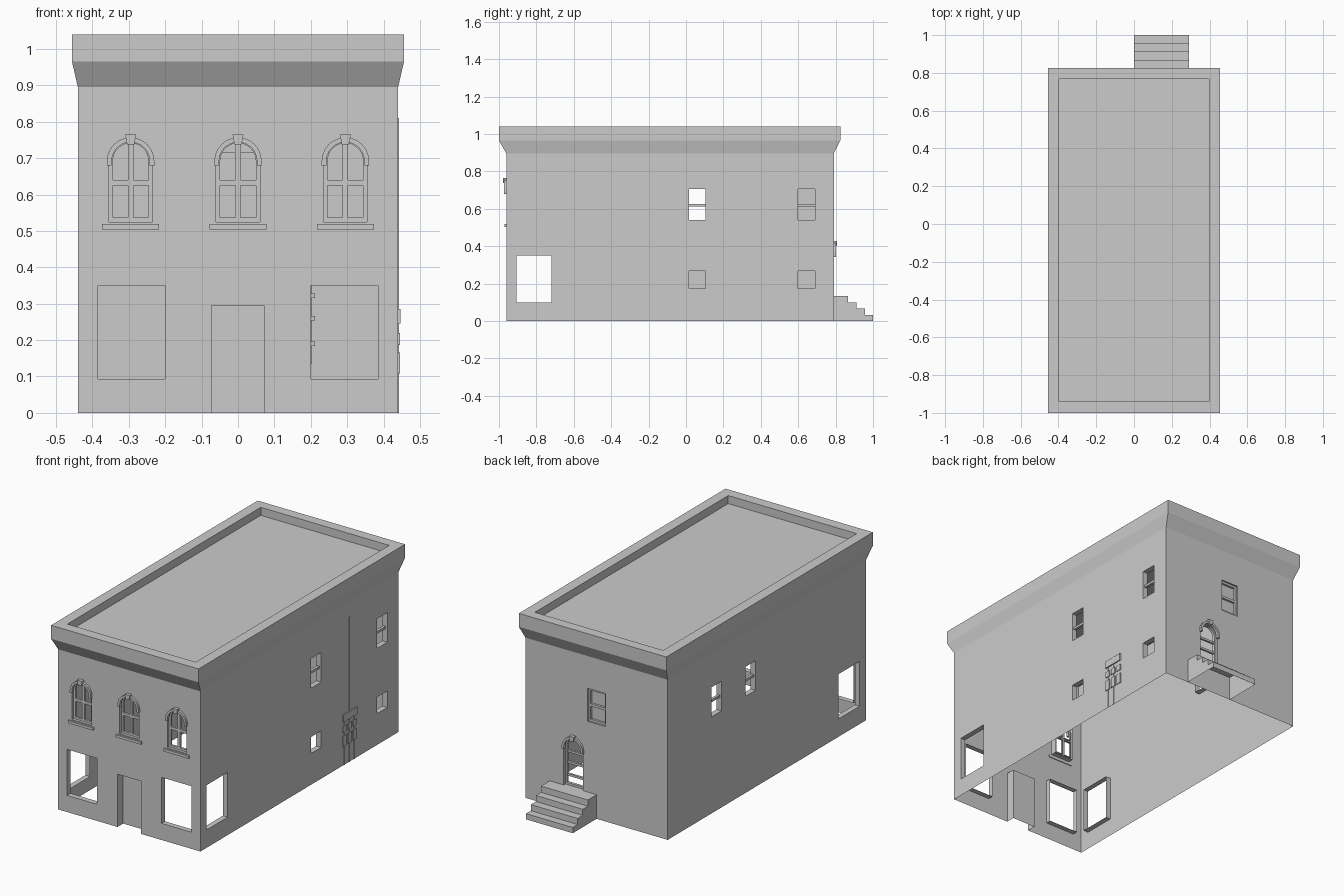
import bpy, bmesh, math
from mathutils import Vector

if "Cube" in bpy.data.objects:
    bpy.data.objects.remove(bpy.data.objects["Cube"])

stone = bpy.data.materials.new("plain grey")
stone.diffuse_color = (0.6, 0.6, 0.6, 1)
stone.use_nodes = True
stone.node_tree.nodes["Principled BSDF"].inputs["Base Color"].default_value = stone.diffuse_color

X, YF, YB, ZW = 0.44, -0.96, 0.79, 0.895      # wall planes and wall height

# Wall frames: (u along wall, v up, d depth inward) -> world, plus outward normal
WALLS = {
    "front": (lambda u, v, d: (u, YF + d, v), Vector((0, -1, 0))),
    "back": (lambda u, v, d: (u, YB - d, v), Vector((0, 1, 0))),
    "right": (lambda u, v, d: (X - d, u, v), Vector((1, 0, 0))),
    "left": (lambda u, v, d: (-X + d, u, v), Vector((-1, 0, 0))),
}


def finish(name, bm):
    me = bpy.data.meshes.new(name)
    bm.to_mesh(me)
    bm.free()
    me.materials.append(stone)
    ob = bpy.data.objects.new(name, me)
    bpy.context.collection.objects.link(ob)
    return ob


def rect(u0, u1, v0, v1):
    return [(u0, v0), (u1, v0), (u1, v1), (u0, v1)]


def arc(c, v, r, a0, a1, n=12):
    return [(c + r * math.cos(math.radians(a0 + (a1 - a0) * i / n)),
             v + r * math.sin(math.radians(a0 + (a1 - a0) * i / n))) for i in range(n + 1)]


def arch(c, r, v0, vs):
    return [(c - r, v0), (c + r, v0)] + arc(c, vs, r, 0, 180)


def sheet(name, wall, outline, holes=(), d=0.0, depth=0.03):
    """Flat panel with holes, each hole given a reveal going inward."""
    place, out = WALLS[wall]
    bm = bmesh.new()
    loops = []
    for pts in [outline, *holes]:
        vs = [bm.verts.new(place(u, v, d)) for u, v in pts]
        loops.append([bm.edges.new((vs[i], vs[(i + 1) % len(vs)])) for i in range(len(vs))])
    bmesh.ops.triangle_fill(bm, use_beauty=True, use_dissolve=False,
                            edges=[e for l in loops for e in l], normal=out)
    hole_edges = [e for l in loops[1:] for e in l]
    if hole_edges:
        ext = bmesh.ops.extrude_edge_only(bm, edges=hole_edges)
        new = [g for g in ext["geom"] if isinstance(g, bmesh.types.BMVert)]
        bmesh.ops.translate(bm, verts=new, vec=-out * depth)
    bmesh.ops.recalc_face_normals(bm, faces=bm.faces[:])
    flat = max(bm.faces, key=lambda f: abs(f.normal.dot(out)))
    if flat.normal.dot(out) < 0:
        bmesh.ops.reverse_faces(bm, faces=bm.faces[:])
    return finish(name, bm)


def solid(name, wall, outline, d0, d1):
    """Outline extruded between two depths."""
    place, out = WALLS[wall]
    bm = bmesh.new()
    f = bm.faces.new([bm.verts.new(place(u, v, d0)) for u, v in outline])
    ext = bmesh.ops.extrude_face_region(bm, geom=[f], use_keep_orig=True)
    new = [g for g in ext["geom"] if isinstance(g, bmesh.types.BMVert)]
    bmesh.ops.translate(bm, verts=new, vec=-out * (d1 - d0))
    bmesh.ops.recalc_face_normals(bm, faces=bm.faces[:])
    return finish(name, bm)


def arch_trim(name, wall, c, vs):
    """Raised arch moulding with a keystone."""
    ring = [(c + 0.065, vs - 0.012)] + arc(c, vs, 0.065, 0, 180) + [(c - 0.065, vs - 0.012)]
    ring += [(c - 0.052, vs - 0.012)] + arc(c, vs, 0.052, 180, 0) + [(c + 0.052, vs - 0.012)]
    solid(name + "_arch", wall, ring, -0.012, 0.004)
    key = [(c - 0.01, vs + 0.046), (c + 0.01, vs + 0.046), (c + 0.015, vs + 0.073), (c - 0.015, vs + 0.073)]
    solid(name + "_keystone", wall, key, -0.018, 0.004)


# Openings
SPRING = 0.692
front_x = (-0.295, 0.0, 0.295)
shop = rect(-0.905, -0.72, 0.1, 0.35)
upper = lambda y: rect(y - 0.045, y + 0.045, 0.54, 0.705)
lower = lambda y: rect(y - 0.045, y + 0.045, 0.175, 0.267)
DX0, DX1, DH = -0.073, 0.072, 0.295
BD = 0.143                                     # back door centre

# Walls
sheet("front_wall", "front",
      [(-X, 0), (DX0, 0), (DX0, DH), (DX1, DH), (DX1, 0), (X, 0), (X, ZW), (-X, ZW)],
      [arch(c, 0.06, 0.525, SPRING) for c in front_x]
      + [rect(-0.385, -0.2, 0.093, 0.35), rect(0.2, 0.385, 0.093, 0.35)])
side = rect(YF, YB, 0, ZW)
right_y, left_y = (0.06, 0.645), (0.06, 0.36)
sheet("right_wall", "right", side,
      [shop] + [upper(y) for y in right_y] + [lower(y) for y in right_y])
sheet("left_wall", "left", side, [shop] + [upper(y) for y in left_y])
back_win = rect(-0.055, 0.055, 0.53, 0.715)
sheet("back_wall", "back", rect(-X, X, 0, ZW), [back_win, arch(BD, 0.06, 0.135, 0.355)])

# Recessed front door: jambs, head and panel
sheet("front_door", "front", rect(DX0, DX1, 0, DH), d=0.05)
bm = bmesh.new()
place = WALLS["front"][0]
chain = [(DX0, 0), (DX0, DH), (DX1, DH), (DX1, 0)]
rows = [[bm.verts.new(place(u, v, d)) for u, v in chain] for d in (0, 0.05)]
for i in range(3):
    bm.faces.new((rows[0][i], rows[0][i + 1], rows[1][i + 1], rows[1][i]))
finish("front_door_recess", bm)

# Arched front windows
for i, c in enumerate(front_x):
    panes = []
    for s in (-1, 1):
        a, b = c + s * 0.0075, c + s * 0.049
        panes.append(rect(min(a, b), max(a, b), 0.537, 0.625))
        curve = arc(0, SPRING, 0.049, 0, 81, 8)
        panes.append([(a, 0.64), (b, 0.64)] + [(c + s * u, v) for u, v in curve])
    n = f"front_window_{i + 1}"
    sheet(n + "_frame", "front", arch(c, 0.06, 0.525, SPRING), panes, 0.015, 0.012)
    arch_trim(n, "front", c, SPRING)
    solid(n + "_sill", "front", rect(c - 0.078, c + 0.078, 0.504, 0.519), -0.01, 0.004)

# Sash bars in the side windows
for wall, ys in (("right", right_y), ("left", left_y)):
    for i, y in enumerate(ys):
        solid(f"{wall}_window_bar_{i + 1}", wall, rect(y - 0.045, y + 0.045, 0.613, 0.626), 0.01, 0.025)

# Closed back window
sheet("back_window_frame", "back", back_win,
      [rect(-0.044, 0.044, 0.542, 0.614), rect(-0.044, 0.044, 0.628, 0.703)], 0.01, 0.012)
sheet("back_window_pane", "back", back_win, d=0.022)

# Arched back door with open panels between rails
sheet("back_door_frame", "back", arch(BD, 0.06, 0.135, 0.355),
      [arch(BD, 0.05, 0.147, 0.355)], 0.015, 0.015)
for i, z in enumerate((0.19, 0.26, 0.322)):
    solid(f"back_door_rail_{i + 1}", "back", rect(BD - 0.068, BD + 0.068, z - 0.006, z + 0.006), 0.018, 0.03)
arch_trim("back_door", "back", BD, 0.355)

# Cornice, parapet and sunken roof
bm = bmesh.new()
rings = []
for hx, y0, y1, z in ((X, YF, YB, ZW), (0.456, -1.0, 0.825, 0.965), (0.456, -1.0, 0.825, 1.04),
                      (0.397, -0.94, 0.768, 1.04), (0.397, -0.94, 0.768, 0.995)):
    rings.append([bm.verts.new((x, y, z)) for x, y in rect(-hx, hx, y0, y1)])
for a, b in zip(rings, rings[1:]):
    for i in range(4):
        j = (i + 1) % 4
        bm.faces.new((a[i], a[j], b[j], b[i]))
bm.faces.new(rings[-1])
finish("cornice_and_roof", bm)

# Back steps, hollow underneath
prof = [(YB, 0), (1.0, 0), (1.0, 0.032), (0.957, 0.032), (0.957, 0.066),
        (0.912, 0.066), (0.912, 0.1), (0.867, 0.1), (0.867, 0.135), (YB, 0.135)]
bm = bmesh.new()
f = bm.faces.new([bm.verts.new((0, y, z)) for y, z in prof])
ext = bmesh.ops.extrude_face_region(bm, geom=[f], use_keep_orig=True)
bmesh.ops.translate(bm, verts=[g for g in ext["geom"] if isinstance(g, bmesh.types.BMVert)], vec=(0.29, 0, 0))
bmesh.ops.recalc_face_normals(bm, faces=bm.faces[:])
gone = [f for f in bm.faces if f.normal.z < -0.9 or f.normal.y < -0.9]
bmesh.ops.delete(bm, geom=gone, context='FACES')
finish("back_steps", bm)

# Utility meters and conduit on the right wall
solid("conduit", "right", rect(0.352, 0.357, 0.28, 0.81), -0.003, 0.001)
solid("meter_box", "right", rect(0.295, 0.415, 0.245, 0.285), -0.007, 0.001)
for i, y in enumerate((0.31, 0.355, 0.4)):
    solid(f"meter_pipe_{i + 1}", "right", rect(y - 0.0025, y + 0.0025, 0, 0.25), -0.003, 0.001)
    solid(f"upper_meter_{i + 1}", "right", rect(y - 0.016, y + 0.016, 0.187, 0.22), -0.005, 0.001)
    solid(f"lower_meter_{i + 1}", "right", rect(y - 0.016, y + 0.016, 0.108, 0.166), -0.005, 0.001)
